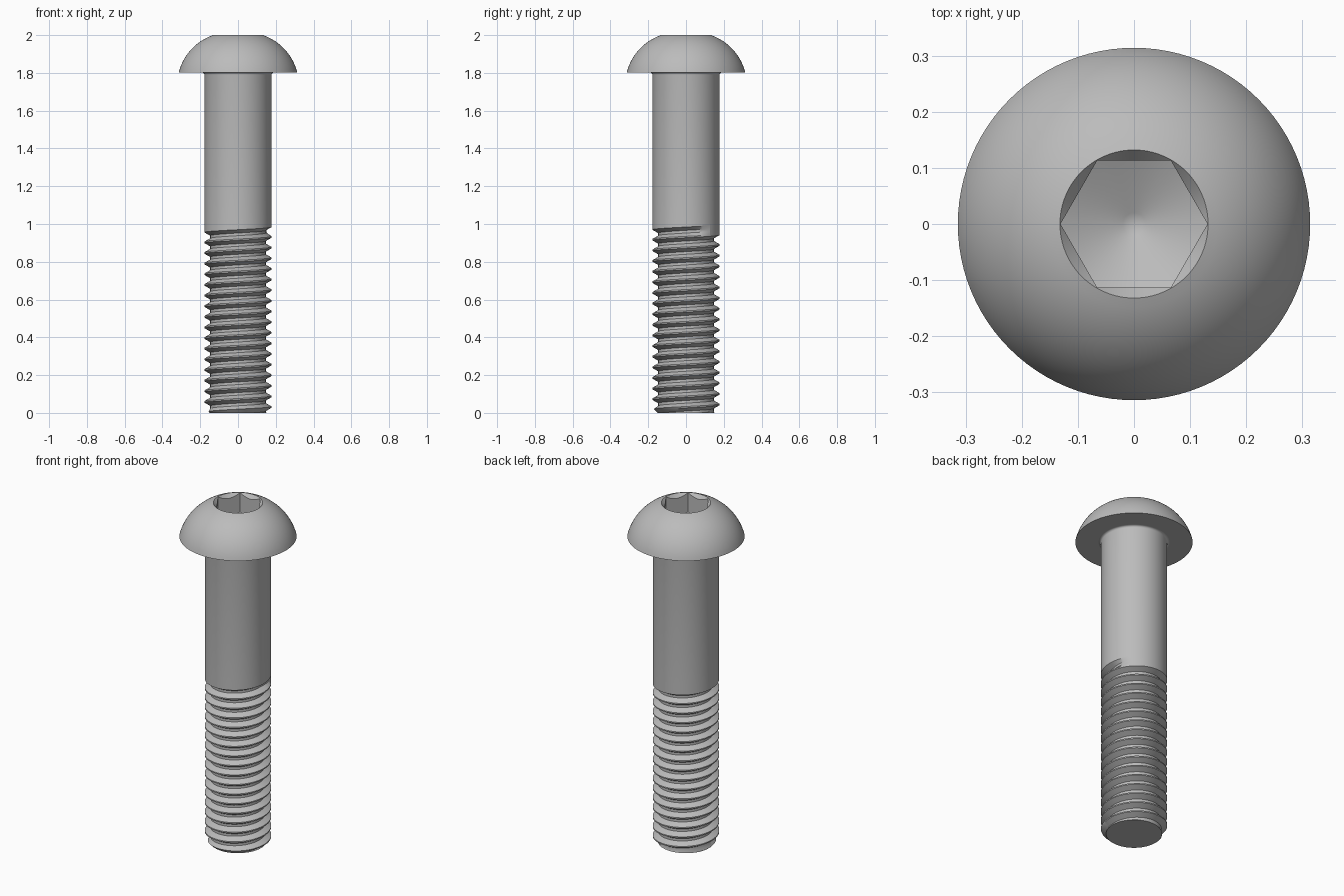
import bpy, bmesh, math

cube = bpy.data.objects.get("Cube")
if cube:
    bpy.data.objects.remove(cube)

SEGMENTS = 96
SHANK_R = 0.178
HEAD_R, HEAD_Z = 0.314, 1.802
RIM_R = 0.132

steel = bpy.data.materials.new("grey steel")
steel.use_nodes = True
colour = (0.5, 0.5, 0.5, 1)
steel.diffuse_color = colour
steel.node_tree.nodes["Principled BSDF"].inputs["Base Color"].default_value = colour


def loft(name, rings, start=0.0):
    """Skin a list of rings; each ring maps a turn fraction to (radius, height)."""
    bm = bmesh.new()
    grid = []
    for ring in rings:
        row = []
        for i in range(SEGMENTS + 1):
            u = i / SEGMENTS
            r, z = ring(u)
            a = start + math.tau * u
            row.append(bm.verts.new((r * math.cos(a), r * math.sin(a), z)))
        grid.append(row)
    for low, high in zip(grid, grid[1:]):
        for i in range(SEGMENTS):
            bm.faces.new((low[i], low[i + 1], high[i + 1], high[i]))
    bmesh.ops.remove_doubles(bm, verts=bm.verts, dist=1e-5)
    mesh = bpy.data.meshes.new(name)
    bm.to_mesh(mesh)
    bm.free()
    mesh.materials.append(steel)
    obj = bpy.data.objects.new(name, mesh)
    bpy.context.collection.objects.link(obj)
    bpy.ops.object.select_all(action='DESELECT')
    obj.select_set(True)
    bpy.context.view_layer.objects.active = obj
    bpy.ops.object.shade_smooth_by_angle(angle=math.radians(30))
    return obj


def circle(r, z):
    return lambda u: (r, z)


def hexagon(base, slope):
    """Hexagonal ring whose height follows a cone of the given slope."""
    def ring(u):
        a = (math.tau * u) % (math.pi / 3) - math.pi / 6
        r = (RIM_R - 0.001) * math.cos(math.pi / 6) / math.cos(a)
        return r, base + slope * (r - RIM_R)
    return ring


# Domed head: flat underside, spherical arc, then the hexagonal socket
rings = [circle(SHANK_R - 0.01, HEAD_Z), circle(HEAD_R, HEAD_Z)]
dx, dz = RIM_R - HEAD_R, 2.0 - HEAD_Z
chord = math.hypot(dx, dz)
sagitta = 0.034
radius = (chord ** 2 / 4 + sagitta ** 2) / (2 * sagitta)
half = math.asin(chord / 2 / radius)
mid = math.atan2(-dx, dz)
cx = (HEAD_R + RIM_R) / 2 - (radius - sagitta) * math.cos(mid)
cz = (HEAD_Z + 2.0) / 2 - (radius - sagitta) * math.sin(mid)
STEPS = 16
for k in range(STEPS + 1):
    a = mid - half + 2 * half * k / STEPS
    rings.append(circle(cx + radius * math.cos(a), cz + radius * math.sin(a)))
rings += [hexagon(2.0, 1.2), hexagon(1.885, 0.5),
          circle(0.02, 1.829), circle(0, 1.822)]
loft("domed_head", rings)

# Plain shank with a small fillet under the head
FILLET = 0.012
rings = [circle(SHANK_R, 1.0)]
for k in range(6):
    a = math.pi / 2 * k / 5
    rings.append(circle(SHANK_R + FILLET * (1 - math.cos(a)),
                        HEAD_Z - FILLET + FILLET * math.sin(a)))
loft("shank", rings)

# Right-handed thread: each turn is a crest, a flank, a flat root and a flank
PITCH, DEPTH, TURNS = 0.0563, 0.031, 19
TOP, TIP_R, RUNOUT = 0.991, 0.15, 0.12
PROFILE = [(0, 0), (5 / 16, 1), (9 / 16, 1), (7 / 8, 0)]


def thread_ring(turn, rise, cut):
    def ring(u):
        z = TOP + PITCH * (turn + u - TURNS + rise - 7 / 8)
        if z <= 0:
            return TIP_R, 0
        fade = min(1, (1 - u) / RUNOUT) if turn == TURNS - 1 else 1
        return min(SHANK_R - DEPTH * cut * fade, TIP_R + z), z
    return ring


rings = [circle(0, 0), circle(TIP_R, 0)]
rings += [thread_ring(t, rise, cut) for t in range(TURNS) for rise, cut in PROFILE]
rings.append(circle(SHANK_R, 1.0))
loft("thread", rings, start=math.pi / 4)
